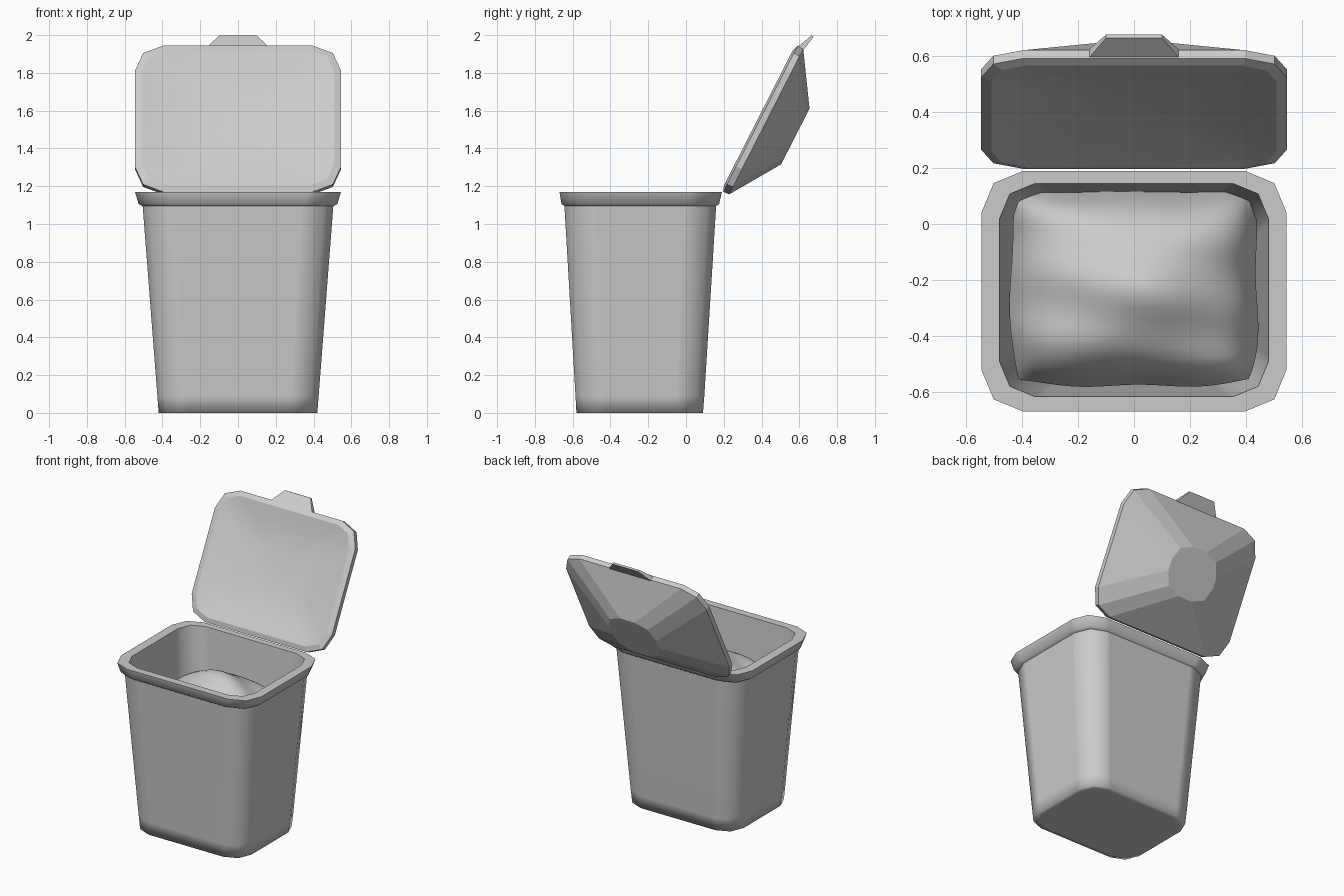
import bpy, bmesh, math
from math import sin, cos, pi, radians
from mathutils import Matrix

cube = bpy.data.objects.get("Cube")
if cube:
    bpy.data.objects.remove(cube)

grey = bpy.data.materials.new("light_grey")
grey.use_nodes = True
grey.diffuse_color = (0.6, 0.6, 0.6, 1)
grey.node_tree.nodes["Principled BSDF"].inputs["Base Color"].default_value = (0.6, 0.6, 0.6, 1)


def finish(name, bm, smooth=None, recalc=True):
    if recalc:
        bmesh.ops.recalc_face_normals(bm, faces=bm.faces)
    mesh = bpy.data.meshes.new(name)
    bm.to_mesh(mesh)
    bm.free()
    mesh.materials.append(grey)
    obj = bpy.data.objects.new(name, mesh)
    bpy.context.collection.objects.link(obj)
    if smooth:
        bpy.ops.object.select_all(action='DESELECT')
        obj.select_set(True)
        bpy.context.view_layer.objects.active = obj
        bpy.ops.object.shade_smooth_by_angle(angle=radians(smooth))
    return obj


def rounded_loop(bm, hx, hy, cy, z, r, support):
    """Rectangle with two-step rounded corners, plus optional support points."""
    verts = []
    for k, (sx, sy) in enumerate([(1, 1), (-1, 1), (-1, -1), (1, -1)]):
        ox, oy = sx * (hx - r), sy * (hy - r) + cy
        pts = [(ox + r * cos(a), oy + r * sin(a))
               for a in (k * pi / 2 + i * pi / 4 for i in range(3))]
        if support:
            a, s = k * pi / 2, support
            pts.insert(0, (pts[0][0] + s * sin(a), pts[0][1] - s * cos(a)))
            a += pi / 2
            pts.append((pts[-1][0] - s * sin(a), pts[-1][1] + s * cos(a)))
        verts += [bm.verts.new((x, y, z)) for x, y in pts]
    return verts


def loft(name, rings, up, support=0, smooth=None, cap_start=False, cap_end=False):
    bm = bmesh.new()
    loops = [rounded_loop(bm, *ring, support) for ring in rings]
    n = len(loops[0])
    for a, b in zip(loops, loops[1:]):
        for i in range(n):
            j = (i + 1) % n
            bm.faces.new((a[i], a[j], b[j], b[i]))
    if cap_start:
        bm.faces.new(loops[0])
    if cap_end:
        bm.faces.new(loops[-1])
    bmesh.ops.recalc_face_normals(bm, faces=bm.faces)
    # Point an open shell's faces up or down
    if sum(f.normal.z * f.calc_area() for f in bm.faces) * up < 0:
        bmesh.ops.reverse_faces(bm, faces=bm.faces)
    return finish(name, bm, smooth, recalc=False)


# Tapered outer wall with a softened base
loft("bin_wall", [
    (0.39, 0.305, -0.245, 0.0, 0.12),
    (0.42, 0.335, -0.245, 0.0, 0.13),
    (0.427, 0.341, -0.244, 0.09, 0.13),
    (0.505, 0.402, -0.242, 1.10, 0.15),
], up=-1, support=0.02, smooth=180, cap_start=True)

# Flared rim continuing into the hollow inside
loft("bin_rim_and_inside", [
    (0.504, 0.401, -0.242, 1.095, 0.15),
    (0.526, 0.417, -0.242, 1.105, 0.15),
    (0.545, 0.43, -0.24, 1.17, 0.15),
    (0.48, 0.38, -0.236, 1.17, 0.125),
    (0.40, 0.315, -0.24, 0.06, 0.12),
], up=1, support=0.02, smooth=80, cap_end=True)

# Gently domed rubbish filling with lumps, dropping off at its edges
bm = bmesh.new()
bmesh.ops.create_grid(bm, x_segments=24, y_segments=20, size=1)
for v in bm.verts:
    u, w = v.co.x, v.co.y
    edge = max(abs(u), abs(w))
    dome = (1 - u * u) * (1 - w * w)
    plateau = (1 - u ** 12) * (1 - w ** 12)
    lumps = 0.012 * sin(5 * u + 1) * cos(4 * w) + 0.01 * cos(9 * w + 2 * u)
    wobble = 1 - 0.012 * (1 + sin(7 * u + 5 * w)) * edge
    pinch = 1 - 0.06 * (u * w) ** 4
    v.co = (0.445 * u * wobble * pinch, -0.23 + 0.352 * w * wobble * pinch,
            0.70 + 0.14 * plateau + 0.23 * dome + lumps)
filling = finish("rubbish", bm, smooth=180)
if filling.data.polygons[0].normal.z < 0:
    filling.data.flip_normals()

# Open lid: built lying flat, then tilted about its hinge
tilt = Matrix.Translation((0, 0.387, 1.561)) @ Matrix.Rotation(radians(63), 4, 'X')

lid = [
    loft("lid_shell", [
        (0.508, 0.402, 0, 0.004, 0.125),
        (0.546, 0.434, 0, -0.008, 0.15),
        (0.546, 0.432, 0, -0.042, 0.15),
        (0.185, 0.166, 0, -0.215, 0.13),
    ], up=-1, cap_end=True),
    loft("lid_lining", [
        (0.508, 0.402, 0, 0.004, 0.125),
        (0.40, 0.31, 0, -0.022, 0.12),
        (0.18, 0.162, 0, -0.045, 0.10),
    ], up=1, smooth=180, cap_end=True),
]

# Tapered grip on the lid's free edge
bm = bmesh.new()
ends = []
for half, y, top, bottom in ((0.175, 0.41, -0.004, -0.042), (0.10, 0.515, -0.048, -0.062)):
    ends.append([bm.verts.new(p) for p in
                 ((-half, y, top), (half, y, top), (half, y, bottom), (-half, y, bottom))])
for i in range(4):
    j = (i + 1) % 4
    bm.faces.new((ends[0][i], ends[0][j], ends[1][j], ends[1][i]))
for loop in ends:
    bm.faces.new(loop)
lid.append(finish("lid_grip", bm))

for part in lid:
    part.matrix_world = tilt
